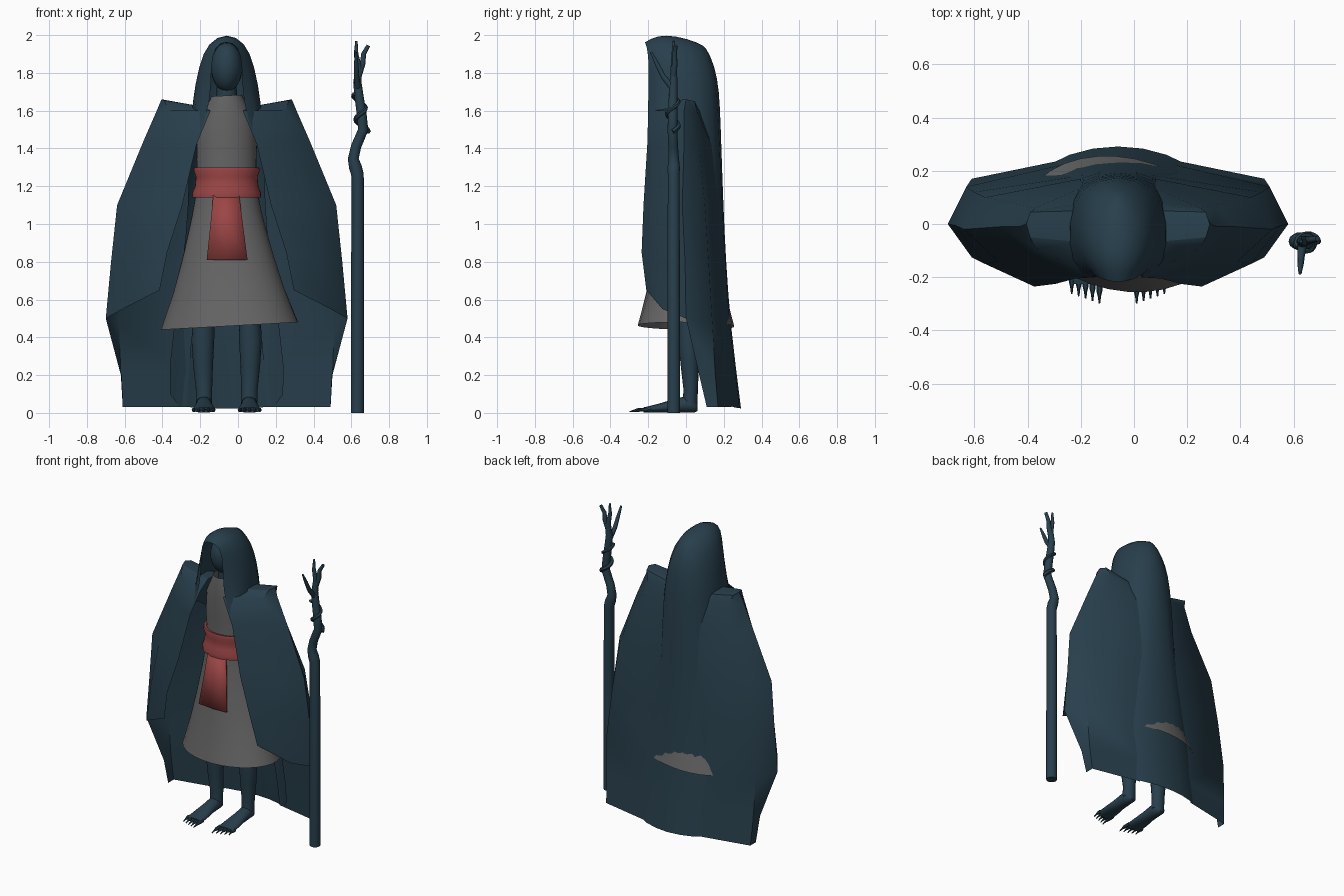
import bpy, bmesh
from math import sin, cos, pi, radians

CX = -0.06  # figure centre line


def mat(name, c):
    m = bpy.data.materials.new(name)
    m.diffuse_color = (*c, 1)
    return m


TEAL = mat("dark_teal", (0.021, 0.05, 0.073))
GREY = mat("dark_grey", (0.13, 0.13, 0.13))
RED = mat("sash_red", (0.33, 0.06, 0.06))


def finish(ob, m, angle=55):
    ob.data.materials.append(m)
    bpy.ops.object.select_all(action='DESELECT')
    ob.select_set(True)
    bpy.context.view_layer.objects.active = ob
    bpy.ops.object.shade_smooth_by_angle(angle=radians(angle))
    return ob


def mesh_object(name, bm, m):
    bmesh.ops.recalc_face_normals(bm, faces=bm.faces)
    me = bpy.data.meshes.new(name)
    bm.to_mesh(me)
    bm.free()
    ob = bpy.data.objects.new(name, me)
    bpy.context.collection.objects.link(ob)
    return finish(ob, m)


def sheet(name, rows, m, subdiv=0, mirror=True):
    """Half cloth from rows of points (right-aligned), mirrored about the centre."""
    bm = bmesh.new()
    vs = [[bm.verts.new(p) for p in r] for r in rows]
    for a, b in zip(vs, vs[1:]):
        n = min(len(a), len(b))
        a, b = a[-n:], b[-n:]
        for i in range(n - 1):
            bm.faces.new((a[i], a[i + 1], b[i + 1], b[i]))
    ob = mesh_object(name, bm, m)
    ob.location.x = CX
    if mirror:
        ob.modifiers.new("mirror", 'MIRROR')
    if subdiv:
        soft = ob.modifiers.new("soft", 'SUBSURF')
        soft.levels = soft.render_levels = subdiv
    return ob


def loft(name, rings, m, n=24, axis='z', caps=True):
    """Ellipse rings (x, y, z, r1, r2, twist) joined into a skin."""
    bm = bmesh.new()
    vs = []
    for x, y, z, r1, r2, *tw in rings:
        t = radians(tw[0]) if tw else 0
        ring = []
        for i in range(n):
            u, v = r1 * cos(2 * pi * i / n), r2 * sin(2 * pi * i / n)
            u, v = u * cos(t) - v * sin(t), u * sin(t) + v * cos(t)
            dz = 0.055 * u if tw else 0  # slanted hem
            ring.append(bm.verts.new((x + u, y + v, z + dz) if axis == 'z' else (x + u, y, z + v)))
        vs.append(ring)
    for a, b in zip(vs, vs[1:]):
        for i in range(n):
            j = (i + 1) % n
            bm.faces.new((a[i], a[j], b[j], b[i]))
    if caps:
        bm.faces.new(vs[0])
        bm.faces.new(vs[-1])
    return mesh_object(name, bm, m)


def tube(name, pts, m, res=3):
    """Tapered tube through points (x, y, z, radius)."""
    cu = bpy.data.curves.new(name, 'CURVE')
    cu.dimensions = '3D'
    cu.bevel_depth = 1
    cu.bevel_resolution = res
    cu.use_fill_caps = True
    s = cu.splines.new('POLY')
    s.points.add(len(pts) - 1)
    for p, (x, y, z, r) in zip(s.points, pts):
        p.co = (x, y, z, 1)
        p.radius = r
    ob = bpy.data.objects.new(name, cu)
    bpy.context.collection.objects.link(ob)
    bpy.ops.object.select_all(action='DESELECT')
    ob.select_set(True)
    bpy.context.view_layer.objects.active = ob
    bpy.ops.object.convert(target='MESH')
    return finish(bpy.context.object, m)


# hood with its long drape down the back
sheet("hood_and_back_drape", [
    [(0, -.225, 1.97), (0, -.15, 2.015), (0, -.06, 2.015), (0, .06, 1.98), (0, .10, 1.945)],
    [(.065, -.205, 1.945), (.09, -.15, 1.97), (.11, -.05, 1.96), (.085, .09, 1.925), (0, .15, 1.88)],
    [(.085, -.195, 1.83), (.14, -.13, 1.85), (.16, 0, 1.83), (.115, .135, 1.80), (0, .185, 1.76)],
    [(.08, -.20, 1.66), (.17, -.15, 1.66), (.195, 0, 1.65), (.145, .15, 1.63), (0, .195, 1.62)],
    [(.155, -.205, 1.42), (.20, -.17, 1.46), (.20, .03, 1.45), (.155, .16, 1.42), (0, .20, 1.42)],
    [(.20, .12, 1.1), (.14, .183, 1.1), (0, .205, 1.1)],
    [(.23, .14, .8), (.15, .20, .8), (0, .217, .8)],
    [(.28, .16, .45), (.17, .22, .45), (0, .245, .45)],
    [(.33, .18, .03), (.19, .27, .03), (0, .302, .02)],
], TEAL, subdiv=1)

# side wings of the cloak: wide sleeves in front, train at the back
sheet("cloak_wings", [
    [(.12, -.07, 1.62), (.33, -.05, 1.655), (.345, 0, 1.66), (.33, .045, 1.65), (.13, .05, 1.61)],
    [(.085, -.20, 1.60), (.31, -.09, 1.60), (.37, -.01, 1.60), (.31, .06, 1.59), (.13, .08, 1.58)],
    [(.16, -.205, 1.42), (.32, -.13, 1.44), (.44, -.01, 1.44), (.36, .07, 1.42), (.14, .135, 1.42)],
    [(.235, -.225, 1.1), (.45, -.14, 1.1), (.58, -.02, 1.1), (.50, .10, 1.1), (.14, .17, 1.1)],
    [(.315, -.235, .85), (.50, -.15, .82), (.612, -.005, .8), (.54, .12, .8), (.15, .18, .8)],
    [(.355, -.21, .65), (.55, -.125, .55), (.64, 0, .5), (.57, .14, .47), (.18, .195, .45)],
    [(.555, .07, .2), (.56, .155, .2), (.20, .225, .2)],
    [(.55, .11, .03), (.55, .17, .03), (.21, .24, .03)],
], TEAL)

# flat tops of the shoulders
sheet("shoulder_tops", [
    [(.12, -.07, 1.62), (.33, -.05, 1.655)],
    [(.12, 0, 1.62), (.345, 0, 1.66)],
    [(.13, .05, 1.61), (.33, .045, 1.65)],
], TEAL)

# head and neck
bpy.ops.mesh.primitive_uv_sphere_add(segments=24, ring_count=16, radius=1, location=(CX, -.06, 1.83))
head = bpy.context.object
head.name = "head"
head.scale = (.083, .1, .13)
finish(head, TEAL)
loft("neck", [(CX, -.03, 1.62, .06, .06), (CX, -.04, 1.76, .05, .055)], TEAL, 16)

# robe
loft("robe", [
    (-.045, 0, .46, .368, .25, -12), (-.05, 0, .65, .295, .205, -8), (-.055, 0, .85, .235, .17, -4),
    (CX, 0, 1.05, .185, .14, -2), (CX, 0, 1.22, .155, .125, 0), (CX, 0, 1.40, .16, .13, 0),
    (CX, -.01, 1.55, .15, .125, 0), (CX, -.03, 1.64, .10, .10, 0), (CX, -.04, 1.68, .08, .085, 0),
], GREY, 32, caps=False)

# waist sash: wrapped band and hanging tail
loft("waist_band", [
    (CX, 0, 1.145, .16, .13), (CX, 0, 1.14, .182, .155), (CX, 0, 1.165, .182, .158),
    (CX, 0, 1.20, .168, .146), (CX, 0, 1.25, .164, .142), (CX, 0, 1.285, .176, .152),
    (CX, 0, 1.30, .172, .148), (CX, 0, 1.295, .155, .128),
], RED, 32, caps=False)
tail = sheet("sash_tail", [
    [(-.07, -.137, 1.16), (0, -.142, 1.16), (.065, -.137, 1.16)],
    [(-.085, -.158, 1.0), (0, -.166, 1.0), (.085, -.16, 1.0)],
    [(-.105, -.187, .81), (0, -.199, .81), (.11, -.194, .81)],
], RED, mirror=False)
thick = tail.modifiers.new("thickness", 'SOLIDIFY')
thick.thickness = .012
thick.offset = 0

# legs, feet and clawed toes
for side, s in (("left", -1), ("right", 1)):
    x = CX + s * .12
    loft(side + "_leg", [(x, .02, .04, .043, .04), (x, .025, .12, .043, .038), (x + s * .005, .02, .25, .052, .048),
                         (x + s * .006, .015, .38, .06, .056), (x, .01, .55, .058, .055), (x, 0, .8, .07, .07)], TEAL, 16)
    loft(side + "_foot", [(x, .06, .03, .02, .02), (x, .045, .037, .036, .035), (x, 0, .045, .042, .044),
                          (x, -.07, .036, .046, .035), (x, -.15, .024, .056, .023), (x, -.225, .015, .06, .014)],
         TEAL, 16, axis='y')
    for i in range(5):
        tx = x + s * (-.05 + i * .026)
        tip = -.298 + .009 * i
        tube(f"{side}_toe_{i + 1}", [(tx, -.2, .016, .012), (tx, tip + .045, .016, .011),
                                     (tx, tip + .025, .013, .006), (tx, tip, .006, .003)], TEAL, 1)

# staff: straight shaft, crooked top, two branches and a vine
crook = [(.633, -.065, 0, .035), (.633, -.065, 1.26, .033), (.622, -.065, 1.30, .034), (.61, -.065, 1.345, .029),
         (.625, -.068, 1.41, .027), (.663, -.072, 1.50, .027), (.655, -.07, 1.58, .026), (.64, -.068, 1.68, .024),
         (.632, -.066, 1.75, .022), (.64, -.065, 1.83, .017), (.625, -.065, 1.90, .012), (.627, -.065, 1.97, .006)]
tube("staff", crook, TEAL)
tube("staff_right_branch", [(.636, -.066, 1.78, .018), (.66, -.06, 1.85, .015), (.665, -.06, 1.90, .013),
                            (.69, -.055, 1.945, .010)], TEAL)
tube("staff_front_branch", [(.634, -.07, 1.72, .018), (.628, -.12, 1.78, .014), (.626, -.15, 1.84, .012),
                            (.624, -.185, 1.91, .006)], TEAL)
vine = []
for i in range(33):
    t = i / 32
    a = t * 3.2 * pi
    vine.append((.66 - .022 * t + .03 * cos(a), -.07 + .03 * sin(a), 1.49 + .2 * t, .014 * (1 - .3 * t)))
tube("staff_vine", vine, TEAL, 1)
